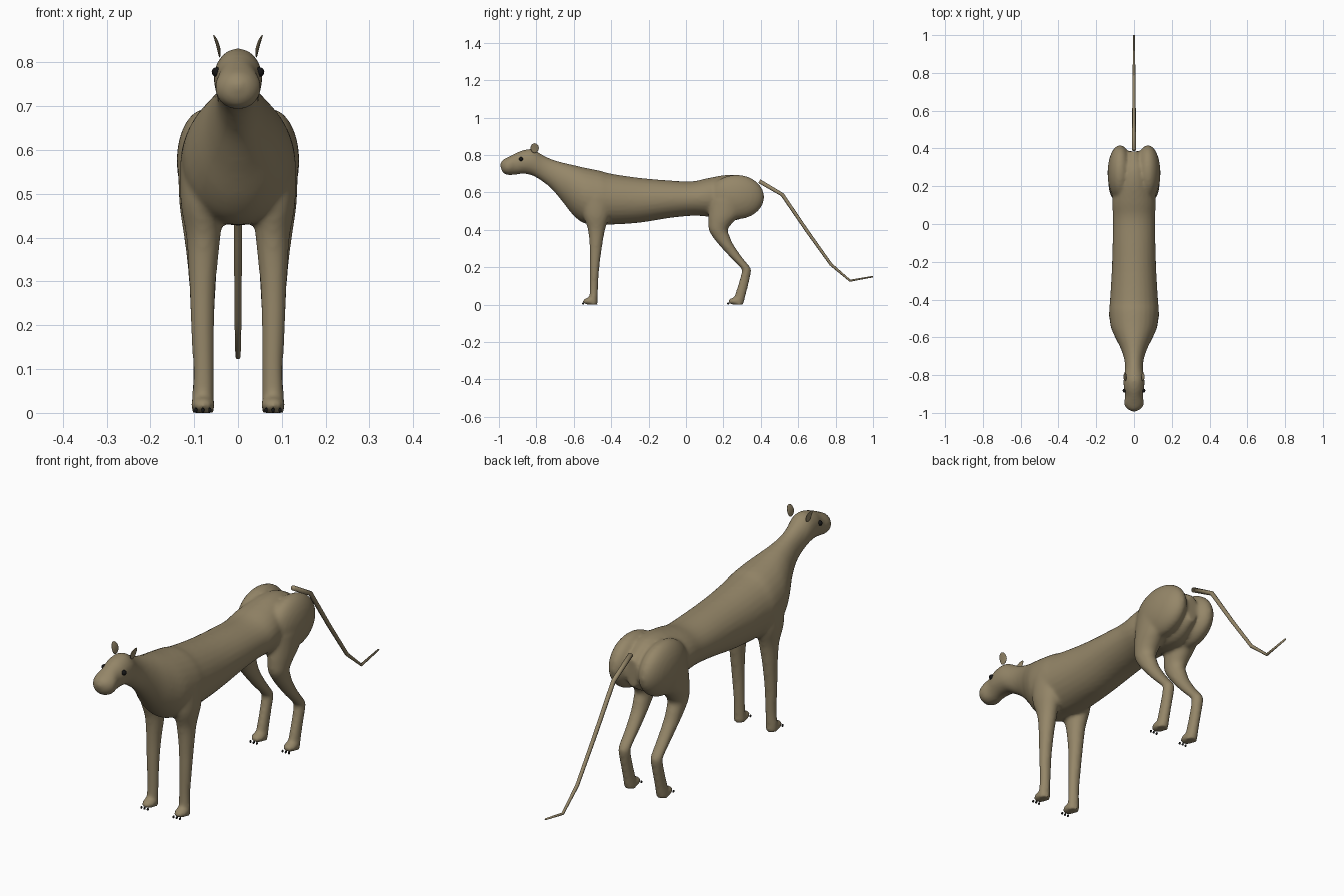
import bpy, bmesh, math
from mathutils import Vector, Matrix

if "Cube" in bpy.data.objects:
    bpy.data.objects.remove(bpy.data.objects["Cube"])


def material(name, rgb):
    m = bpy.data.materials.new(name)
    m.diffuse_color = (*rgb, 1)
    m.use_nodes = True
    m.node_tree.nodes["Principled BSDF"].inputs["Base Color"].default_value = m.diffuse_color
    return m


FUR = material("tawny fur", (0.30, 0.24, 0.14))
BLACK = material("black", (0.008, 0.008, 0.008))


def finish(bm, name, mat, smooth=True):
    bmesh.ops.recalc_face_normals(bm, faces=bm.faces[:])
    me = bpy.data.meshes.new(name)
    bm.to_mesh(me)
    bm.free()
    me.materials.append(mat)
    for p in me.polygons:
        p.use_smooth = smooth
    ob = bpy.data.objects.new(name, me)
    bpy.context.collection.objects.link(ob)
    return ob


def loft(bm, rings):
    vs = [[bm.verts.new(p) for p in r] for r in rings]
    n = len(vs[0])
    for a, b in zip(vs, vs[1:]):
        for i in range(n):
            j = (i + 1) % n
            bm.faces.new((a[i], a[j], b[j], b[i]))
    bm.faces.new(vs[0][::-1])
    bm.faces.new(vs[-1])


def ball(bm, centre, radii, seg=20):
    m = Matrix.Translation(centre) @ Matrix.Diagonal((*radii, 1))
    return bmesh.ops.create_uvsphere(bm, u_segments=seg, v_segments=seg // 2,
                                     radius=1, matrix=m)["verts"]


def refine(rows, steps=4):
    """Smooth in-between rows along a profile table."""
    out = []
    for i in range(len(rows) - 1):
        p0, p1 = rows[max(i - 1, 0)], rows[i]
        p2, p3 = rows[i + 1], rows[min(i + 2, len(rows) - 1)]
        for s in range(steps):
            t = s / steps
            out.append([0.5 * (2 * b + (c - a) * t + (2 * a - 5 * b + 4 * c - d) * t * t
                               + (3 * b - a - 3 * c + d) * t ** 3)
                        for a, b, c, d in zip(p0, p1, p2, p3)])
    return out + [list(rows[-1])]


ANGLES = [2 * math.pi * i / 28 for i in range(28)]

# Trunk, neck and head: y, top z, bottom z, half width
TRUNK = [(-.992, .757, .735, .012), (-.978, .775, .705, .038), (-.95, .79, .693, .053),
         (-.91, .81, .695, .047), (-.87, .826, .70, .054), (-.82, .831, .69, .055),
         (-.77, .802, .66, .048), (-.72, .778, .62, .051), (-.66, .76, .55, .07),
         (-.60, .746, .475, .10), (-.54, .732, .433, .124), (-.46, .716, .428, .131),
         (-.40, .70, .428, .127), (-.25, .678, .438, .118), (-.09, .664, .463, .113),
         (.03, .659, .475, .111), (.12, .677, .47, .115), (.22, .694, .45, .10),
         (.30, .685, .46, .08), (.385, .635, .51, .03)]
# Legs: z, front y, back y, centre x, half width
FRONT_LEG = [(.58, -.55, -.40, .085, .045), (.48, -.548, -.41, .083, .046),
             (.40, -.522, -.435, .079, .037), (.30, -.513, -.452, .081, .029),
             (.20, -.512, -.465, .081, .025), (.10, -.512, -.472, .079, .022),
             (.04, -.514, -.474, .08, .023), (0, -.514, -.474, .08, .023)]
HIND_LEG = [(.56, .13, .34, .08, .055), (.48, .122, .29, .082, .05),
            (.44, .121, .25, .082, .045), (.40, .124, .222, .082, .039),
            (.36, .146, .234, .082, .034), (.32, .178, .252, .081, .031),
            (.257, .235, .295, .08, .027), (.20, .291, .341, .08, .024),
            (.175, .300, .346, .08, .023), (.10, .279, .330, .08, .021),
            (.05, .264, .317, .08, .022), (0, .26, .305, .08, .023)]
PAD = .002

# Body: trunk, haunches, legs and paws fused into one smooth skin
bm = bmesh.new()
loft(bm, [[(w * math.cos(a), y, (t + b) / 2 + (t - b) / 2 * math.sin(a)) for a in ANGLES]
          for y, t, b, w in refine(TRUNK)])
for side in (-1, 1):
    ball(bm, (side * .074, .27, .575), (.066, .148, .119), 32)
    for rows in (FRONT_LEG, HIND_LEG):
        loft(bm, [[(side * x + (w + PAD) * math.cos(a),
                    (f + k) / 2 + ((k - f) / 2 + PAD) * math.sin(a), z) for a in ANGLES]
                  for z, f, k, x, w in refine(rows)])
    for y in (-.512, .265):
        ball(bm, (side * .08, y, .018), (.029, .041, .02))
body = finish(bm, "body", FUR)
rm = body.modifiers.new("skin", 'REMESH')
rm.mode = 'VOXEL'
rm.voxel_size = .008
rm.use_smooth_shade = True
sm = body.modifiers.new("soften", 'SMOOTH')
sm.factor = .5
sm.iterations = 8

# Tail: tapered, jointed tube
PATH = [(.392, .66), (.515, .588), (.65, .39), (.775, .215), (.877, .128), (1.0, .15)]
RADII = [.011, .010, .009, .008, .006, .004]
bm = bmesh.new()
pts = [Vector((0, y, z)) for y, z in PATH]
rings = []
for i, (p, r) in enumerate(zip(pts, RADII)):
    d = (pts[min(i + 1, 5)] - pts[max(i - 1, 0)]).normalized()
    up = d.cross(Vector((1, 0, 0)))
    rings.append([p + Vector((1, 0, 0)) * r * math.cos(k * math.pi / 4)
                  + up * r * math.sin(k * math.pi / 4) for k in range(8)])
loft(bm, rings)
tail = finish(bm, "tail", FUR)

# Ears: thin upright leaves curling outward
bm = bmesh.new()
for side in (-1, 1):
    for v in ball(bm, (side * .042, -.809, .837), (.004, .022, .026)):
        v.co.x += side * .014 * max(0, (v.co.z - .811) / .052) ** 2
finish(bm, "ears", FUR)

# Eyes
bm = bmesh.new()
for side in (-1, 1):
    ball(bm, (side * .049, -.882, .778), (.011, .011, .011), 16)
finish(bm, "eyes", BLACK)

# Claws: three small beads before each paw
bm = bmesh.new()
for side in (-1, 1):
    for y in (-.55, .226):
        for dx in (-.016, 0, .016):
            ball(bm, (side * .08 + dx, y, .006), (.004, .006, .006), 10)
finish(bm, "claws", BLACK)
